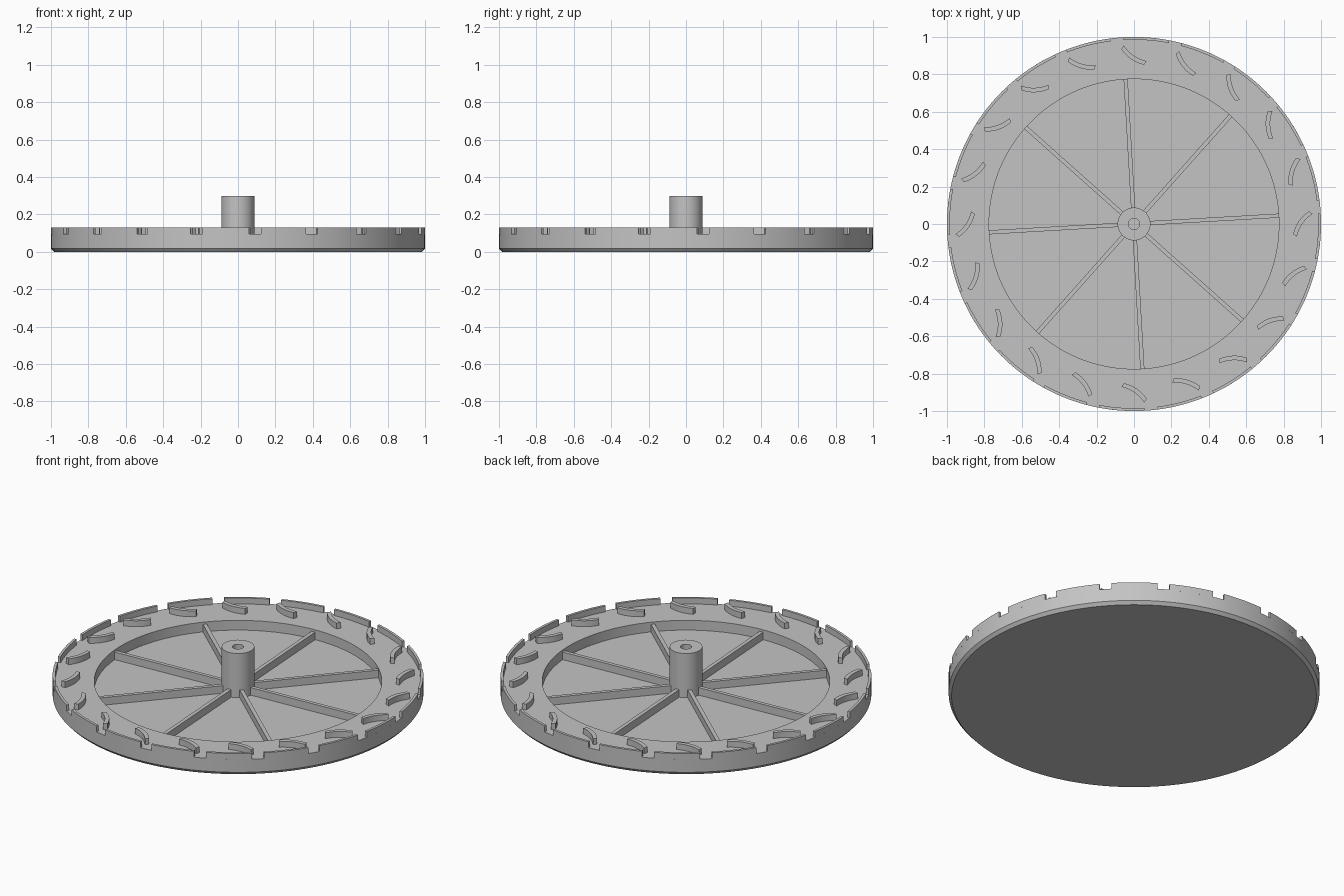
import bpy, bmesh
from math import sin, cos, pi, radians, hypot

cube = bpy.data.objects.get("Cube")
if cube:
    bpy.data.objects.remove(cube)

grey = bpy.data.materials.new("plain grey")
grey.use_nodes = True
colour = (0.55, 0.55, 0.55, 1)
grey.diffuse_color = colour
grey.node_tree.nodes["Principled BSDF"].inputs["Base Color"].default_value = colour

RING_Z, TOP_Z, FLOOR_Z = 0.095, 0.13, 0.037
RECESS_R, HUB_R = 0.775, 0.088
COUNT = 20


def finish(name, bm):
    bmesh.ops.recalc_face_normals(bm, faces=bm.faces)
    mesh = bpy.data.meshes.new(name)
    bm.to_mesh(mesh)
    bm.free()
    mesh.materials.append(grey)
    obj = bpy.data.objects.new(name, mesh)
    bpy.context.collection.objects.link(obj)
    bpy.ops.object.select_all(action='DESELECT')
    obj.select_set(True)
    bpy.context.view_layer.objects.active = obj
    bpy.ops.object.shade_smooth_by_angle(angle=radians(30))
    return obj


def lathe(name, profile, steps):
    """Revolve an (r, z) profile that starts and ends on the axis."""
    bm = bmesh.new()
    verts = [bm.verts.new((r, 0, z)) for r, z in profile]
    edges = [bm.edges.new(pair) for pair in zip(verts, verts[1:])]
    bmesh.ops.spin(bm, geom=verts + edges, cent=(0, 0, 0), axis=(0, 0, 1),
                   angle=2 * pi, steps=steps, use_duplicate=False)
    bmesh.ops.remove_doubles(bm, verts=bm.verts, dist=0.0001)
    return finish(name, bm)


def add_strip(bm, left, right, z0, z1):
    """Solid strip between two matching plan outlines."""
    rows = [[bm.verts.new((*p, z)) for p in side]
            for side, z in ((left, z0), (right, z0), (right, z1), (left, z1))]
    for a, b in zip(rows, rows[1:] + rows[:1]):
        for i in range(len(left) - 1):
            bm.faces.new((a[i], a[i + 1], b[i + 1], b[i]))
    for end in (0, -1):
        bm.faces.new([row[end] for row in rows])


def polar(r, a):
    return (r * cos(a), r * sin(a))


# Dish with chamfered underside, raised ring and recessed floor
lathe("dish", [(0, 0), (0.984, 0), (1, 0.018), (1, RING_Z), (RECESS_R, RING_Z),
               (RECESS_R, FLOOR_Z), (0, FLOOR_Z)], 160)

# Central hub with a bored hole
lathe("hub", [(0, FLOOR_Z - 0.01), (HUB_R, FLOOR_Z - 0.01), (HUB_R, 0.3),
              (0.03, 0.3), (0.03, 0.1), (0, 0.1)], 48)

# Spokes between hub and ring
bm = bmesh.new()
for k in range(8):
    a = radians(3.3 + 45 * k)
    sides = []
    for off in (-0.011, 0.011):
        sides.append([(r * cos(a) - off * sin(a), r * sin(a) + off * cos(a))
                      for r in (HUB_R - 0.01, RECESS_R + 0.005)])
    add_strip(bm, *sides, FLOOR_Z - 0.005, 0.082)
finish("spokes", bm)

# Outer rim wall, broken by evenly spaced notches
bm = bmesh.new()
for k in range(COUNT):
    angles = [radians(18 * k + 5.2 + 1.9 + 14.2 * i / 8) for i in range(9)]
    add_strip(bm, [polar(0.985, a) for a in angles],
              [polar(1, a) for a in angles], RING_Z - 0.002, TOP_Z)
finish("rim_wall", bm)

# Curved vanes standing on the ring, bowed towards the hub
bm = bmesh.new()
for k in range(COUNT):
    base = radians(18 * k)
    x0, y0 = polar(0.863, base - radians(4))
    x1, y1 = polar(0.946, base + radians(3.7))
    length = hypot(x1 - x0, y1 - y0)
    nx, ny = -(y1 - y0) / length, (x1 - x0) / length
    sides = []
    for off in (-0.012, 0.012):
        row = []
        for i in range(9):
            t = i / 8
            bow = 0.014 * 4 * t * (1 - t) + off
            row.append((x0 + (x1 - x0) * t + nx * bow,
                        y0 + (y1 - y0) * t + ny * bow))
        sides.append(row)
    add_strip(bm, *sides, RING_Z - 0.002, TOP_Z)
finish("vanes", bm)
